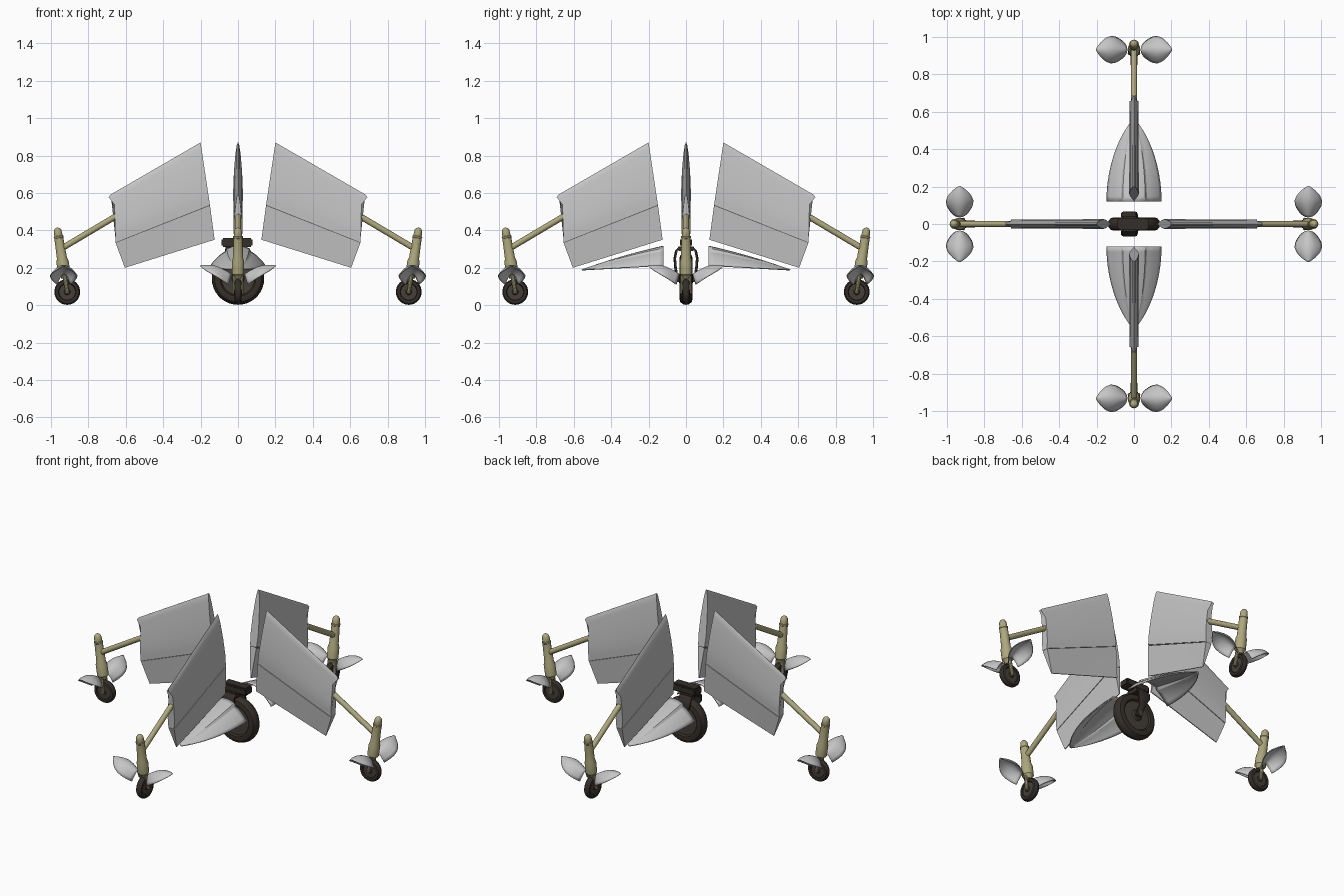
import bpy, bmesh, math
from mathutils import Vector, Matrix

cube = bpy.data.objects.get("Cube")
if cube:
    bpy.data.objects.remove(cube, do_unlink=True)


def material(name, rgb):
    m = bpy.data.materials.new(name)
    m.use_nodes = True
    m.diffuse_color = (*rgb, 1)
    m.node_tree.nodes["Principled BSDF"].inputs["Base Color"].default_value = (*rgb, 1)
    return m


GREY = material("pale grey", (0.56, 0.56, 0.56))
SEAM = material("seam grey", (0.12, 0.12, 0.12))
OLIVE = material("olive", (0.42, 0.39, 0.20))
DARK = material("dark brown", (0.035, 0.028, 0.022))
HUB = material("hub brown", (0.06, 0.05, 0.04))

SIDES = {"left": 0, "back": 90, "right": 180, "front": 270}


def finish(bm, name, mat, sides=None, solid=0, sharp=35):
    """Make one object per side from a mesh built along +x, all turned about z."""
    bmesh.ops.remove_doubles(bm, verts=bm.verts, dist=1e-5)
    bmesh.ops.recalc_face_normals(bm, faces=bm.faces)
    mesh = bpy.data.meshes.new(name)
    bm.to_mesh(mesh)
    bm.free()
    mesh.materials.append(mat)
    for i, side in enumerate(sides or [None]):
        ob = bpy.data.objects.new(f"{side}_{name}" if side else name, mesh)
        bpy.context.collection.objects.link(ob)
        if side:
            ob.rotation_euler.z = math.radians(SIDES[side])
        if solid:
            mod = ob.modifiers.new("thickness", "SOLIDIFY")
            mod.thickness = solid
            mod.offset = 0
        if i == 0:
            bpy.ops.object.select_all(action="DESELECT")
            ob.select_set(True)
            bpy.context.view_layer.objects.active = ob
            bpy.ops.object.shade_smooth_by_angle(angle=math.radians(sharp))


def loft(bm, rings, closed=True):
    """Skin a list of equal point rows; closed rows are capped."""
    rows = [[bm.verts.new(p) for p in r] for r in rings]
    n = len(rows[0])
    for a, b in zip(rows, rows[1:]):
        for i in range(n if closed else n - 1):
            j = (i + 1) % n
            bm.faces.new((a[i], a[j], b[j], b[i]))
    if closed:
        bm.faces.new(rows[0])
        bm.faces.new(rows[-1])


def lathe(bm, start, end, profile, n=24):
    """Turn (distance, radius) pairs about the line from start to end."""
    start, end = Vector(start), Vector(end)
    d = (end - start).normalized()
    q = Vector((0, 0, 1)).rotation_difference(d)
    loft(bm, [[start + d * h + q @ Vector((r * math.cos(a), r * math.sin(a), 0))
               for a in (2 * math.pi * i / n for i in range(n))] for h, r in profile])


def interp(pairs, t):
    for (a, x), (b, y) in zip(pairs, pairs[1:]):
        if t <= b:
            return x + (y - x) * (t - a) / (b - a)
    return pairs[-1][1]


# Fins: lens-shaped section swept between an inner and an outer chord line
HALF = [(0, 0.001), (0.03, 0.007), (0.12, 0.014), (0.3, 0.022), (0.5, 0.026), (0.64, 0.022), (1, 0.003)]
OUT_R = [(0, 0.68), (0.03, 0.692), (0.12, 0.66), (0.64, 0.655), (1, 0.605)]
OUT_Z = [(0, 0.592), (0.03, 0.578), (0.12, 0.538), (0.64, 0.335), (1, 0.20)]
IN_R = [(0, 0.20), (0.64, 0.15), (1, 0.125)]
IN_Z = [(0, 0.87), (0.64, 0.535), (1, 0.35)]


def fin_piece(name, stations, mat, scale=1):
    bm = bmesh.new()
    rings = []
    for s in (0, 0.25, 0.5, 0.75, 1):
        def point(t, side):
            r = interp(IN_R, t) * (1 - s) + interp(OUT_R, t) * s
            z = interp(IN_Z, t) * (1 - s) + interp(OUT_Z, t) * s
            return (r, side * scale * (1 - 0.1 * s) * interp(HALF, t), z)
        rings.append([point(t, 1) for t in stations] + [point(t, -1) for t in reversed(stations)])
    loft(bm, rings)
    finish(bm, name, mat, SIDES)


fin_piece("fin", [0, 0.03, 0.07, 0.12, 0.2, 0.3, 0.4, 0.5, 0.57, 0.637], GREY)
fin_piece("fin_hinge", [0.63, 0.655], SEAM, 0.75)
fin_piece("fin_flap", [0.646, 0.75, 0.88, 1], GREY)

# Struts joining each fin to its leg
bm = bmesh.new()
a, b = Vector((0.62, 0, 0.495)), Vector((0.94, 0, 0.305))
lathe(bm, a, b, [(0, 0.016), ((b - a).length, 0.016)], 16)
finish(bm, "strut", OLIVE, SIDES)

# Legs: turned column with rounded top, collars and a socket
top, axle = Vector((0.967, 0, 0.415)), Vector((0.913, 0, 0.071))
bm = bmesh.new()
lathe(bm, top, axle, [(0, 0.004), (0.005, 0.013), (0.015, 0.02), (0.03, 0.022), (0.045, 0.022),
                      (0.047, 0.026), (0.055, 0.026), (0.057, 0.024), (0.165, 0.027),
                      (0.185, 0.033), (0.25, 0.033), (0.262, 0.022), (0.275, 0.018)])
finish(bm, "leg", OLIVE, SIDES)

# Small fork arms beside each small wheel
bm = bmesh.new()
for s in (-1, 1):
    a = top.lerp(axle, 0.74) + Vector((0, s * 0.016, 0))
    b = axle + Vector((0, s * 0.024, 0))
    lathe(bm, a, b, [(0, 0.012), ((b - a).length + 0.008, 0.009)], 10)
finish(bm, "small_fork", OLIVE, SIDES)


def wheel(name, centre, radius, width, sides=None):
    """Rounded tyre with a recessed disc and a raised hub, axle along y."""
    def part(label, mat, profile):
        bm = bmesh.new()
        lathe(bm, centre, centre + Vector((0, 1, 0)), [(h * width, r * radius) for h, r in profile], 36)
        finish(bm, f"{name}_{label}", mat, sides)
    half = [(-0.3, 0.62), (-0.46, 0.68), (-0.5, 0.78), (-0.43, 0.9), (-0.22, 0.98)]
    part("tyre", DARK, half + [(0, 1)] + [(-h, r) for h, r in reversed(half)])
    part("hub", HUB, [(-0.52, 0.16), (-0.5, 0.2), (-0.34, 0.24), (-0.32, 0.64),
                      (0.32, 0.64), (0.34, 0.24), (0.5, 0.2), (0.52, 0.16)])


wheel("small_wheel", axle, 0.069, 0.04, SIDES)
wheel("main_wheel", Vector((0, 0, 0.142)), 0.14, 0.07)

# Leaf guards: pair of pointed, arched shells beside each leg
WIDTH = [(0, 0.035), (0.12, 0.052), (0.3, 0.068), (0.48, 0.072), (0.65, 0.062), (0.82, 0.04), (1, 0.003)]
bm = bmesh.new()
for s in (-1, 1):
    rows = []
    for i in range(13):
        u = i / 12
        ridge = 0.165 + 0.045 * u + 0.02 * math.sin(math.pi * u)
        rows.append([(0.932 + v * interp(WIDTH, u),
                      s * (0.037 + 0.166 * u + 0.015 * v * v * (1 - u)),
                      ridge - 0.055 * v * v * (1 - u ** 3))
                     for v in (k / 6 for k in range(-6, 7))])
    loft(bm, rows, closed=False)
finish(bm, "leaf_guards", GREY, SIDES, solid=0.005, sharp=50)

# Body shells: tapering open hoods with a raised centre band
bm = bmesh.new()
rows = []
for i in range(17):
    u = i / 16
    w = max(0.145 * (1 - u * u) ** 0.8, 0.006)
    edge = 0.212 - 0.024 * u
    ridge = edge + (0.09 + 0.03 * u) * (1 - u)
    row = []
    for v in (-1, -0.9, -0.75, -0.6, -0.46, -0.4, -0.2, 0, 0.2, 0.4, 0.46, 0.6, 0.75, 0.9, 1):
        band = 0.013 * (1 - u) if abs(v) < 0.43 else 0
        row.append((0.12 + 0.437 * u, v * w, edge + (ridge - edge) * (1 - abs(v) ** 2.2) + band))
    rows.append(row)
loft(bm, rows, closed=False)
finish(bm, "body_shell", GREY, ["front", "back"], solid=0.006, sharp=25)


def box(bm, centre, size, turn=None):
    m = Matrix.Translation(centre) @ (turn or Matrix()) @ Matrix.Diagonal((*size, 1))
    return bmesh.ops.create_cube(bm, size=1, matrix=m)["verts"]


# Main fork: head block, arched crown and two arms to the axle
bm = bmesh.new()
box(bm, (-0.005, 0, 0.336), (0.165, 0.066, 0.048))
bmesh.ops.bevel(bm, geom=bm.edges[:], offset=0.008, segments=2, affect="EDGES")
finish(bm, "fork_head", DARK)

bm = bmesh.new()
PATH = [(-0.025, 0.03, 0.315), (-0.03, 0.052, 0.29), (-0.025, 0.06, 0.25),
        (-0.015, 0.056, 0.2), (0, 0.046, 0.142), (0.002, 0.045, 0.125)]
for s in (-1, 1):
    loft(bm, [[(x + dx * (0.04 if z > 0.24 else 0.02), s * (y + dy * 0.007), z)
               for dx, dy in ((-1, -1), (1, -1), (1, 0.5), (0.7, 1), (-0.7, 1), (-1, 0.5))]
              for x, y, z in PATH])
box(bm, (-0.025, 0, 0.302), (0.08, 0.08, 0.025))
finish(bm, "main_fork", DARK)

bm = bmesh.new()
lathe(bm, (0, -0.058, 0.142), (0, 1, 0.142), [(0, 0.018), (0.116, 0.018)], 16)
finish(bm, "main_axle", HUB)
